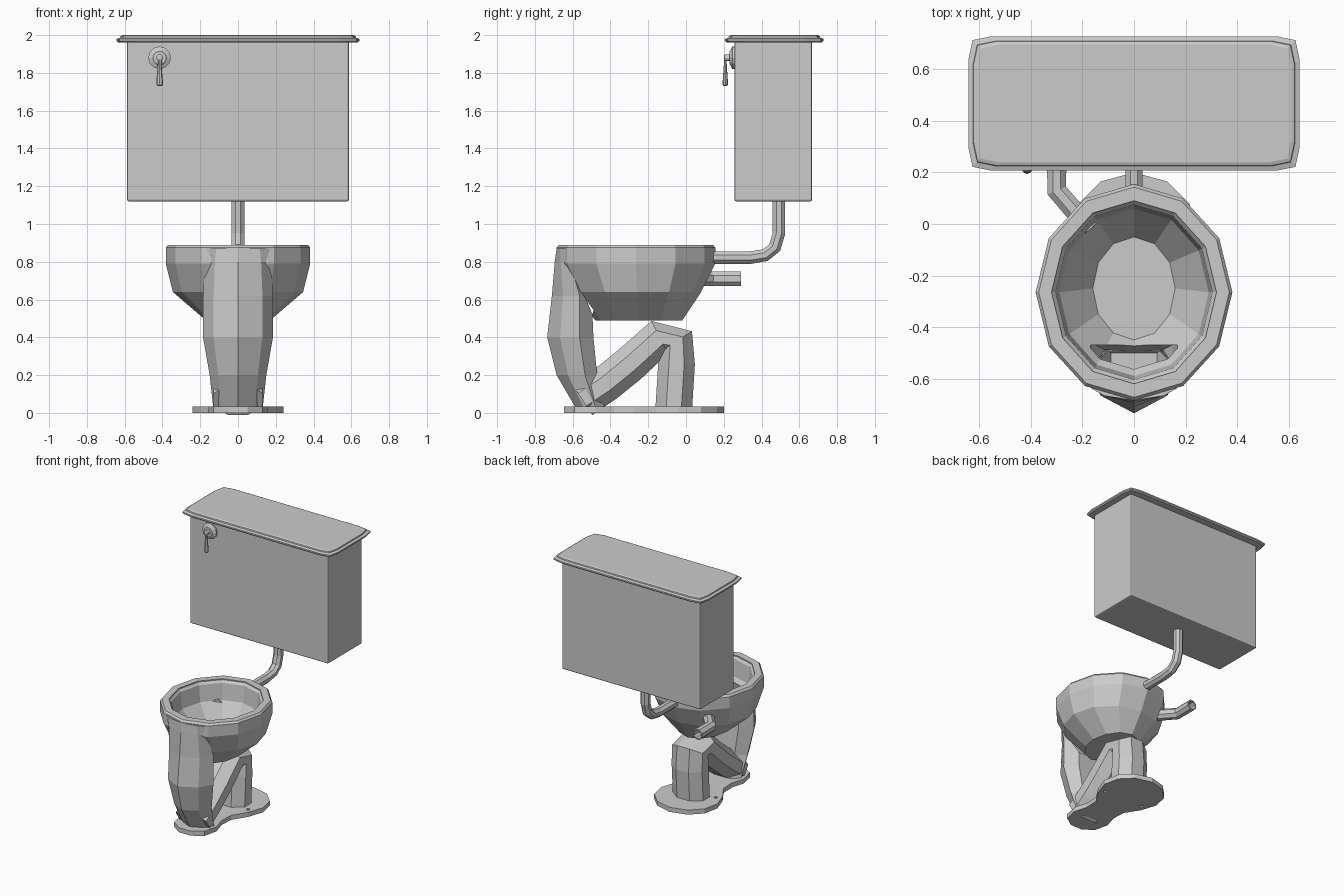
import bpy, bmesh
from math import cos, sin, pi
from mathutils import Vector

cube = bpy.data.objects.get("Cube")
if cube:
    bpy.data.objects.remove(cube, do_unlink=True)

GREY = (0.6, 0.6, 0.6, 1)
mat = bpy.data.materials.new("grey_porcelain")
mat.use_nodes = True
mat.diffuse_color = GREY
mat.node_tree.nodes["Principled BSDF"].inputs["Base Color"].default_value = GREY


def loft(name, rings):
    """Closed solid through rings of equal point count."""
    bm = bmesh.new()
    rows = [[bm.verts.new(p) for p in r] for r in rings]
    n = len(rows[0])
    for a, b in zip(rows, rows[1:]):
        for i in range(n):
            j = (i + 1) % n
            bm.faces.new((a[i], a[j], b[j], b[i]))
    bm.faces.new(rows[0][::-1])
    bm.faces.new(rows[-1])
    bmesh.ops.recalc_face_normals(bm, faces=bm.faces)
    mesh = bpy.data.meshes.new(name)
    bm.to_mesh(mesh)
    bm.free()
    mesh.materials.append(mat)
    ob = bpy.data.objects.new(name, mesh)
    bpy.context.collection.objects.link(ob)
    return ob


def oval(cy, z, rx, ry, n=12, cx=0):
    return [(cx + rx * cos(2 * pi * i / n), cy + ry * sin(2 * pi * i / n), z) for i in range(n)]


def tube(name, path, side, ru, rv, n=8):
    """Faceted tube; ru is the half width along side, rv across it."""
    pts, side, rings = [Vector(p) for p in path], Vector(side), []
    for i, p in enumerate(pts):
        t = pts[min(i + 1, len(pts) - 1)] - pts[max(i - 1, 0)]
        v = t.normalized().cross(side)
        angles = [2 * pi * (k + 0.5) / n for k in range(n)]
        rings.append([p + side * ru * cos(a) + v * rv * sin(a) for a in angles])
    return loft(name, rings)


def combine(ob, other, operation):
    """Boolean with the other solid, which is then removed."""
    other.hide_render = True
    mod = ob.modifiers.new(operation.lower(), 'BOOLEAN')
    mod.operation, mod.object, mod.solver = operation, other, 'EXACT'
    bpy.context.view_layer.update()
    graph = bpy.context.evaluated_depsgraph_get()
    mesh = bpy.data.meshes.new_from_object(ob.evaluated_get(graph))
    ob.modifiers.clear()
    ob.data = mesh
    bpy.data.objects.remove(other, do_unlink=True)


def block(z, hx, y0, y1):
    return [(-hx, y0, z), (hx, y0, z), (hx, y1, z), (-hx, y1, z)]


# Base plate with two bolt holes
half = [(0.05, -0.645), (0.13, -0.59), (0.155, -0.48), (0.125, -0.38), (0.13, -0.27),
        (0.2, -0.16), (0.24, -0.04), (0.215, 0.08), (0.13, 0.165), (0, 0.2)]
outline = half + [(-x, y) for x, y in half[-2::-1]]
plate = loft("base_plate", [[(x, y, z) for x, y in outline] for z in (0, 0.035)])
for s in (-1, 1):
    combine(plate, loft("bolt_cutter", [oval(-0.12, z, 0.013, 0.013, 8, s * 0.17)
                                        for z in (-0.1, 0.1)]), 'DIFFERENCE')

# Bowl shell
bowl = loft("bowl", [oval(-0.25, 0.49, 0.17, 0.23), oval(-0.26, 0.64, 0.345, 0.34),
                     oval(-0.265, 0.79, 0.382, 0.42), oval(-0.265, 0.875, 0.382, 0.42),
                     oval(-0.265, 0.89, 0.37, 0.408)])


# Front leg, wedge shaped toward the front
def leg_ring(z, w, front, back):
    d = back - front
    right = [(0.7 * w, front + 0.28 * d, z), (w, front + 0.7 * d, z), (0.55 * w, back, z)]
    return [(0, front, z)] + right + [(-x, y, z) for x, y, z in right[::-1]]


leg = loft("front_leg", [leg_ring(*r) for r in (
    (0.02, 0.13, -0.58, -0.43), (0.2, 0.15, -0.685, -0.47), (0.4, 0.185, -0.735, -0.49),
    (0.62, 0.185, -0.71, -0.5), (0.8, 0.175, -0.695, -0.58), (0.87, 0.165, -0.685, -0.62))])
combine(bowl, leg, 'UNION')

# Hollow of the bowl, with the drain well at the front
combine(bowl, loft("hollow_cutter", [
    oval(-0.265, 0.95, 0.32, 0.355), oval(-0.265, 0.882, 0.32, 0.355),
    oval(-0.265, 0.865, 0.305, 0.34), oval(-0.265, 0.74, 0.29, 0.325),
    oval(-0.25, 0.58, 0.16, 0.2)]), 'DIFFERENCE')
combine(bowl, loft("well_cutter", [block(0.5, 0.09, -0.62, -0.5), block(0.62, 0.15, -0.59, -0.47),
                                   block(0.71, 0.17, -0.57, -0.47)]), 'DIFFERENCE')

# Trap rising from the leg and dropping to the plate
tube("trap", [(0, -0.55, 0.07), (0, -0.43, 0.15), (0, -0.3, 0.255), (0, -0.14, 0.4),
              (0, -0.05, 0.38), (0, -0.05, 0.26), (0, -0.065, 0.02)],
     (1, 0, 0), 0.14, 0.105)

# Flush pipe from tank to bowl
tube("flush_pipe", [(0, 0.492, 1.14), (0, 0.492, 0.95), (0, 0.47, 0.875), (0, 0.42, 0.835),
                    (0, 0.34, 0.822), (0, 0.1, 0.822)], (1, 0, 0), 0.036, 0.036)

# Side outlet pipe with an open end
outlet = tube("outlet_pipe", [(-0.17, -0.02, 0.71), (-0.3, 0.13, 0.71), (-0.3, 0.29, 0.71)],
              (0, 0, 1), 0.042, 0.042)
combine(outlet, tube("outlet_cutter", [(-0.3, 0.18, 0.71), (-0.3, 0.33, 0.71)],
                     (0, 0, 1), 0.032, 0.032), 'DIFFERENCE')

# Tank
tank = loft("tank", [[(x, y + 0.462, z) for x, y, z in block(z, 0.588, -0.206, 0.206)]
                     for z in (1.12, 1.97)])
bevel = tank.modifiers.new("soft_edges", 'BEVEL')
bevel.width, bevel.segments = 0.01, 2


# Lid with stepped edge and clipped corners
def lid_ring(z, inset):
    hx, hy = 0.643 - inset, 0.261 - inset
    q = [(hx, hy - 0.09), (hx - 0.016, hy - 0.015), (hx - 0.09, hy)]
    pts = q + [(-x, y) for x, y in q[::-1]]
    pts += [(-x, -y) for x, y in pts]
    return [(x, y + 0.468, z) for x, y in pts]


loft("tank_lid", [lid_ring(*r) for r in ((1.962, 0.008), (1.97, 0), (1.98, 0),
                                         (1.986, 0.018), (1.995, 0.02), (2.0, 0.032))])


# Flush handle: round plate, stem and hanging lever
def disc(y, r):
    return [(-0.415 + r * cos(2 * pi * i / 12), y, 1.88 + r * sin(2 * pi * i / 12))
            for i in range(12)]


loft("handle_plate", [disc(0.26, 0.06), disc(0.245, 0.06), disc(0.235, 0.04), disc(0.23, 0.035)])
loft("handle_stem", [disc(0.25, 0.018), disc(0.205, 0.018), disc(0.2, 0.01)])
loft("handle_lever", [oval(0.208, z, r, r * 0.8, 8, -0.415) for z, r in (
    (1.885, 0.008), (1.84, 0.01), (1.76, 0.017), (1.737, 0.017), (1.73, 0.01))])
